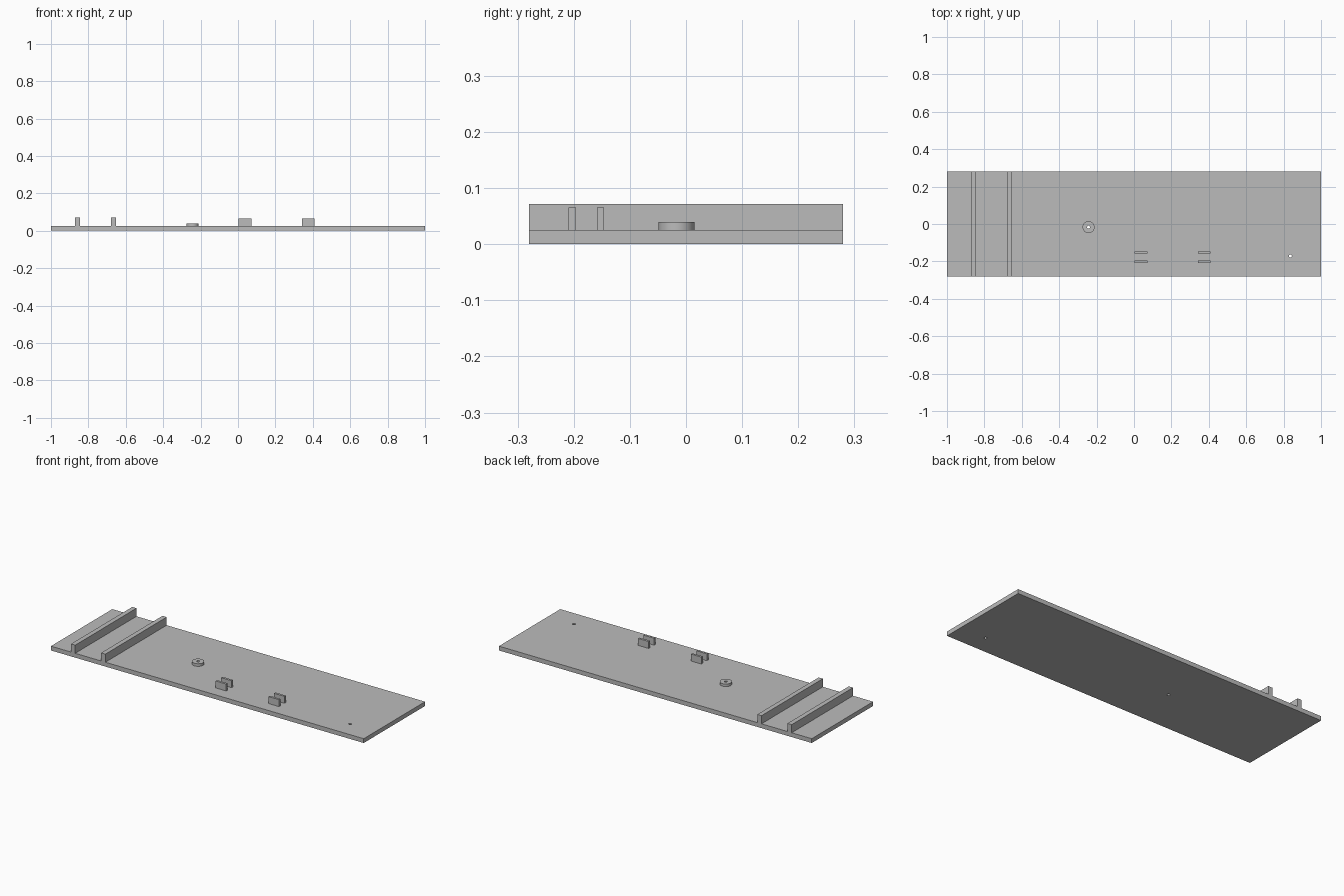
import bpy

cube = bpy.data.objects.get("Cube")
if cube:
    bpy.data.objects.remove(cube, do_unlink=True)

# Single grey material
grey = bpy.data.materials.new("plain grey")
grey.use_nodes = True
colour = (0.5, 0.5, 0.5, 1)
grey.diffuse_color = colour
grey.node_tree.nodes["Principled BSDF"].inputs["Base Color"].default_value = colour

PLATE_TOP = 0.025
HALF_DEPTH = 0.28
HOLE_RADIUS = 0.008
BOSS = (-0.243, -0.017)
PIN_HOLE = (0.836, -0.171)


def finish(name):
    ob = bpy.context.object
    ob.name = ob.data.name = name
    ob.data.materials.append(grey)
    return ob


def box(name, x, y, z):
    """Box from (low, high) ranges."""
    bpy.ops.mesh.primitive_cube_add(size=1, location=[sum(r) / 2 for r in (x, y, z)])
    ob = finish(name)
    ob.scale = [r[1] - r[0] for r in (x, y, z)]
    bpy.ops.object.transform_apply(location=False, rotation=False, scale=True)
    return ob


def cylinder(name, centre, radius, low, high, sides=48):
    bpy.ops.mesh.primitive_cylinder_add(
        vertices=sides, radius=radius, depth=high - low,
        location=(*centre, (low + high) / 2))
    return finish(name)


def drill(ob, centre):
    """Cut a round hole right through the part."""
    cutter = cylinder("hole_cutter", centre, HOLE_RADIUS, -0.1, 0.2, 24)
    cutter.hide_render = True
    mod = ob.modifiers.new("hole", "BOOLEAN")
    mod.operation = "DIFFERENCE"
    mod.solver = "EXACT"
    mod.object = cutter
    bpy.ops.object.select_all(action="DESELECT")
    bpy.context.view_layer.objects.active = ob
    ob.select_set(True)
    bpy.ops.object.modifier_apply(modifier=mod.name)
    bpy.data.objects.remove(cutter, do_unlink=True)


def smooth(ob):
    bpy.ops.object.select_all(action="DESELECT")
    bpy.context.view_layer.objects.active = ob
    ob.select_set(True)
    bpy.ops.object.shade_smooth_by_angle()


# Base plate with two through holes
plate = box("base_plate", (-1, 1), (-HALF_DEPTH, HALF_DEPTH), (0, PLATE_TOP))
for spot in (BOSS, PIN_HOLE):
    drill(plate, spot)
smooth(plate)

# Round boss around the middle hole
boss = cylinder("pivot_boss", BOSS, 0.032, PLATE_TOP, 0.04)
drill(boss, BOSS)
smooth(boss)

# Two rails across the full depth
for name, x in (("outer_rail", -0.872), ("inner_rail", -0.679)):
    box(name, (x, x + 0.027), (-HALF_DEPTH, HALF_DEPTH), (PLATE_TOP, 0.072))

# Two pairs of upright clip tabs
for place, x in (("middle", 0.004), ("left", 0.341)):
    for side, y in (("front", -0.209), ("back", -0.159)):
        box(f"{place}_{side}_tab", (x, x + 0.067), (y, y + 0.013), (PLATE_TOP, 0.065))
